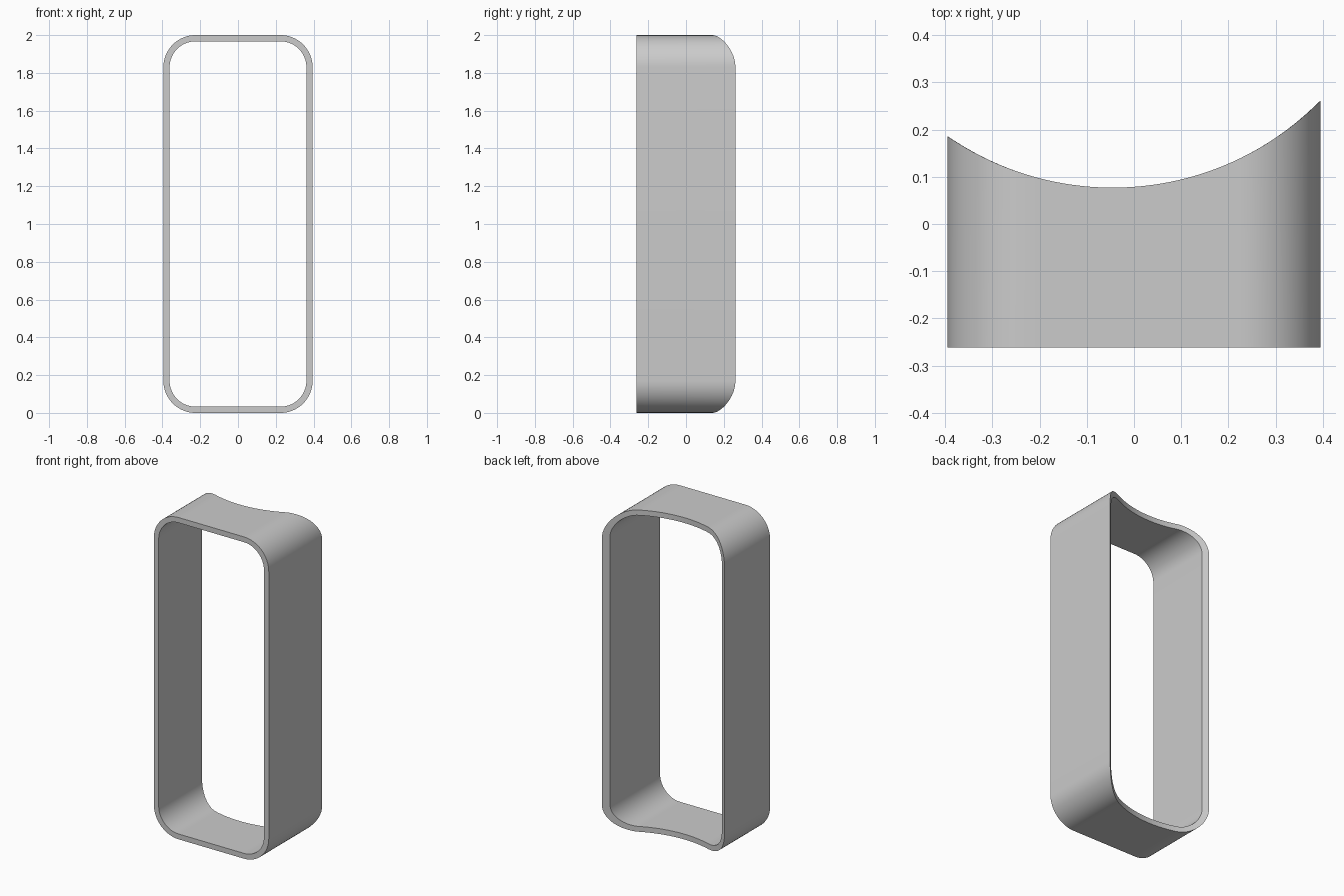
import bpy
import bmesh
from math import sin, cos, pi, sqrt, radians

cube = bpy.data.objects.get("Cube")
if cube:
    bpy.data.objects.remove(cube, do_unlink=True)

HALF_W, HEIGHT, RADIUS, WALL = 0.395, 2.0, 0.17, 0.033
FRONT_Y = -0.262
# Off-centre cylinder that scoops out the back edge
SCOOP_X, SCOOP_Y, SCOOP_R = -0.045, 0.694, 0.617
ARC_STEPS, FLAT_STEPS = 16, 24


def back_y(x):
    return SCOOP_Y - sqrt(SCOOP_R ** 2 - (x - SCOOP_X) ** 2)


def section(inset):
    """Rounded rectangle in x and z, with its flat top and bottom subdivided."""
    r = RADIUS - inset
    cx = HALF_W - RADIUS
    low, high = RADIUS, HEIGHT - RADIUS
    corners = [(cx, high), (-cx, high), (-cx, low), (cx, low)]
    points = []
    for i, (x, z) in enumerate(corners):
        for s in range(ARC_STEPS + 1):
            a = (i + s / ARC_STEPS) * pi / 2
            points.append((x + r * cos(a), z + r * sin(a)))
        if i % 2 == 0:
            px, pz = points[-1]
            for s in range(1, FLAT_STEPS):
                points.append((px - 2 * x * s / FLAT_STEPS, pz))
    return points


# Grey material
grey = bpy.data.materials.new("grey")
grey.use_nodes = True
colour = (0.6, 0.6, 0.6, 1)
grey.diffuse_color = colour
grey.node_tree.nodes["Principled BSDF"].inputs["Base Color"].default_value = colour

# Hollow frame: four loops joined into a closed band
bm = bmesh.new()
outer, inner = section(0), section(WALL)
loops = []
for points, at_back in ((outer, False), (outer, True), (inner, True), (inner, False)):
    loops.append([bm.verts.new((x, back_y(x) if at_back else FRONT_Y, z))
                  for x, z in points])
for k, loop in enumerate(loops):
    other = loops[(k + 1) % len(loops)]
    for i in range(len(loop)):
        j = (i + 1) % len(loop)
        bm.faces.new((loop[i], loop[j], other[j], other[i]))
bmesh.ops.recalc_face_normals(bm, faces=bm.faces)

mesh = bpy.data.meshes.new("frame")
bm.to_mesh(mesh)
bm.free()
mesh.materials.append(grey)
frame = bpy.data.objects.new("frame", mesh)
bpy.context.collection.objects.link(frame)

bpy.ops.object.select_all(action="DESELECT")
frame.select_set(True)
bpy.context.view_layer.objects.active = frame
bpy.ops.object.shade_smooth_by_angle(angle=radians(30))
